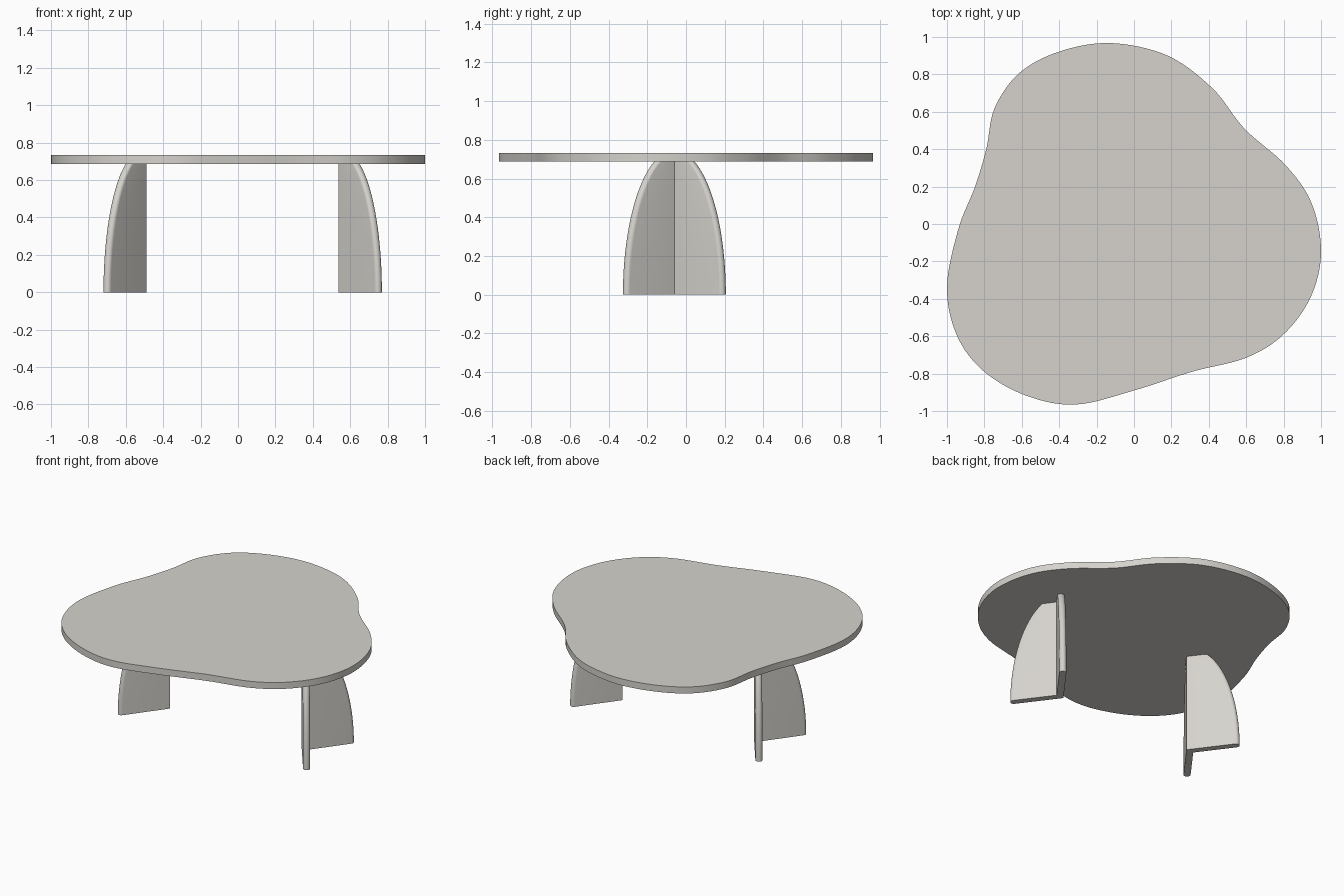
import bpy, bmesh, math
from mathutils import Vector

if "Cube" in bpy.data.objects:
    bpy.data.objects.remove(bpy.data.objects["Cube"])

stone = bpy.data.materials.new("warm grey")
stone.diffuse_color = (0.67, 0.65, 0.61, 1)
stone.use_nodes = True
stone.node_tree.nodes["Principled BSDF"].inputs["Base Color"].default_value = stone.diffuse_color


def loft(name, rings):
    """Skin a stack of closed rings and cap both ends."""
    bm = bmesh.new()
    rows = [[bm.verts.new(p) for p in ring] for ring in rings]
    n = len(rows[0])
    for a, b in zip(rows, rows[1:]):
        for i in range(n):
            j = (i + 1) % n
            bm.faces.new((a[i], a[j], b[j], b[i]))
    bm.faces.new(rows[0])
    bm.faces.new(rows[-1])
    bmesh.ops.recalc_face_normals(bm, faces=bm.faces)
    mesh = bpy.data.meshes.new(name)
    bm.to_mesh(mesh)
    bm.free()
    mesh.materials.append(stone)
    ob = bpy.data.objects.new(name, mesh)
    bpy.context.collection.objects.link(ob)
    bpy.ops.object.select_all(action='DESELECT')
    ob.select_set(True)
    bpy.context.view_layer.objects.active = ob
    bpy.ops.object.shade_smooth_by_angle(angle=math.radians(35))
    return ob


def smooth_loop(pts, steps=8):
    """Closed Catmull-Rom curve through the points."""
    pts = [Vector(p) for p in pts]
    n, out = len(pts), []
    for i in range(n):
        a, b, c, d = (pts[(i + k) % n] for k in (-1, 0, 1, 2))
        for s in range(steps):
            t = s / steps
            out.append(0.5 * (2 * b + (c - a) * t + (2 * a - 5 * b + 4 * c - d) * t * t
                              + (3 * b - a - 3 * c + d) * t ** 3))
    return out


# Table top: three-lobed slab
outline = smooth_loop([
    (-0.12, 0.967), (-0.39, 0.925), (-0.61, 0.81), (-0.745, 0.62), (-0.79, 0.40),
    (-0.85, 0.20), (-0.94, -0.03), (-1.0, -0.34), (-0.945, -0.60), (-0.80, -0.79),
    (-0.57, -0.92), (-0.31, -0.965), (0.0, -0.89), (0.31, -0.79), (0.60, -0.715),
    (0.80, -0.59), (0.945, -0.39), (1.0, -0.15), (0.95, 0.11), (0.81, 0.315),
    (0.59, 0.51), (0.42, 0.725), (0.18, 0.90)])
TOP, UNDER = 0.733, 0.687
loft("table_top", [[(p.x, p.y, z) for p in outline] for z in (UNDER, TOP)])

# Legs: V-shaped panels with rounded outer edges that taper along an ellipse
R = 0.0225                      # half the panel thickness
ANG = math.radians(53.4)        # wing angle from the x axis
C, S = math.cos(ANG), math.sin(ANG)


def v_section(length):
    wing = [(0, 0)]
    for k in range(13):
        a = math.radians(-90 + 15 * k)
        u, v = length + R * math.cos(a), R + R * math.sin(a)
        wing.append((u * C + v * S, u * S - v * C))
    inner = (2 * R / S, 0)
    return wing + [inner] + [(x, -y) for x, y in reversed(wing[1:])]


for name, side in (("left_leg", -1), ("right_leg", 1)):
    rings = []
    for i in range(25):
        z = (UNDER + 0.001) * math.sin(math.pi / 2 * i / 24)
        sec = v_section(0.32 * math.sqrt(1 - (z / 0.74) ** 2))
        rings.append([(0.025 + side * (0.513 + x), -0.06 + y, z) for x, y in sec])
    loft(name, rings)
